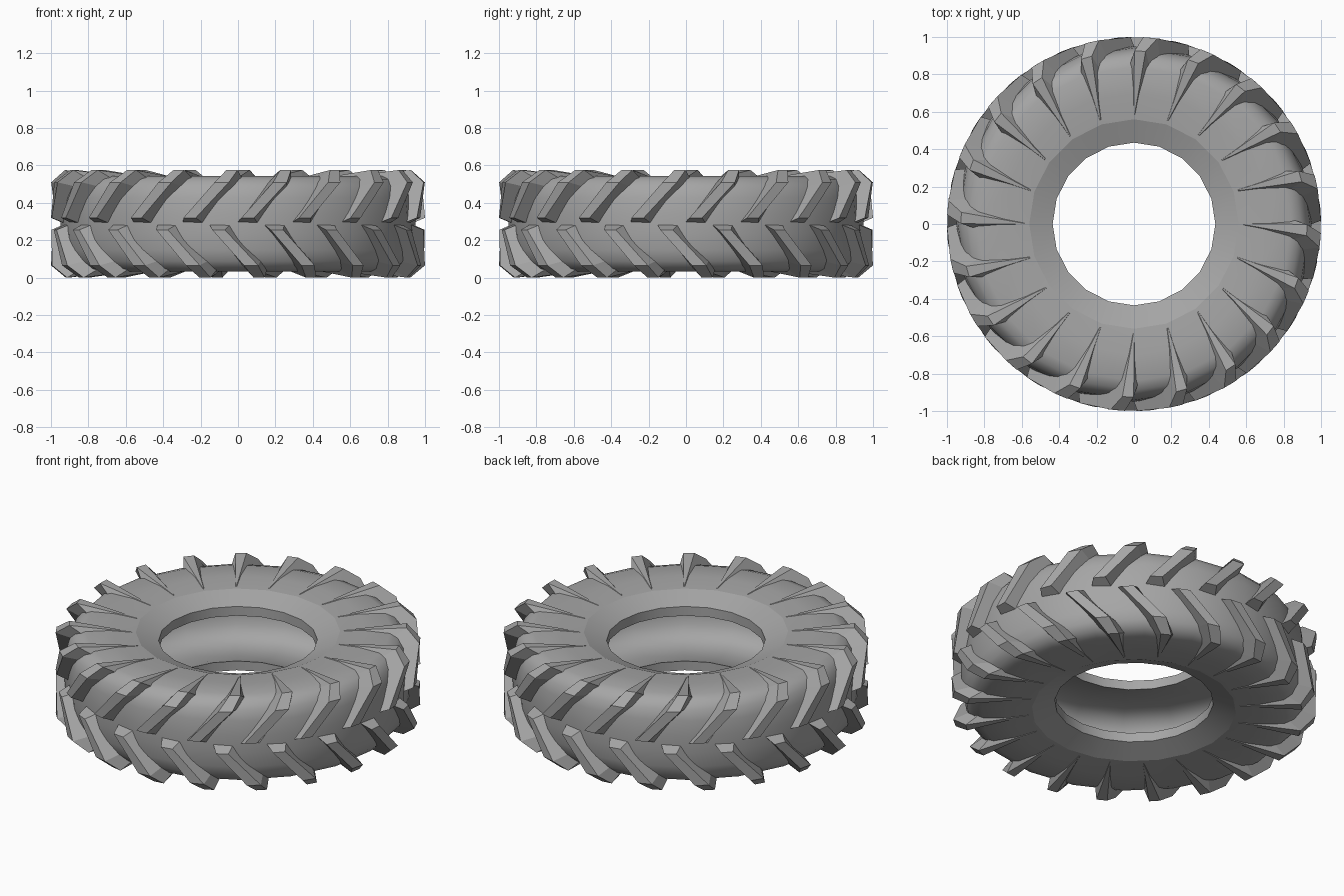
import bpy, bmesh
from math import sin, cos, radians, degrees

if "Cube" in bpy.data.objects:
    bpy.data.objects.remove(bpy.data.objects["Cube"])

MID = 0.2875      # height of the tyre's centre plane
N = 20            # lugs per side and segments round the tyre

rubber = bpy.data.materials.new("dark_rubber")
rubber.diffuse_color = (0.38, 0.38, 0.38, 1)
rubber.use_nodes = True
rubber.node_tree.nodes["Principled BSDF"].inputs["Base Color"].default_value = rubber.diffuse_color


def polar(r, deg, z):
    a = radians(deg)
    return (r * cos(a), r * sin(a), z + MID)


def finish(name, bm):
    bmesh.ops.recalc_face_normals(bm, faces=bm.faces)
    me = bpy.data.meshes.new(name)
    bm.to_mesh(me)
    bm.free()
    me.materials.append(rubber)
    ob = bpy.data.objects.new(name, me)
    bpy.context.collection.objects.link(ob)
    return ob


# Carcass: hollow closed section (radius, height from centre plane) swept round z
outer = [(.435, .137), (.435, .193), (.56, .243), (.70, .256), (.84, .256),
         (.89, .239), (.925, .20), (.942, .14), (.95, .05)]
inner = [(.90, .06), (.885, .125), (.85, .175), (.79, .203), (.70, .208), (.58, .19)]


def lower(pts):
    return [(r, -z) for r, z in reversed(pts)]


section = outer + lower(outer) + lower(inner[::-1])[::-1][::-1][::-1]
section = outer + lower(outer) + lower(inner) + inner
bm = bmesh.new()
rings = [[bm.verts.new(polar(r, i * 360 / N, z)) for r, z in section] for i in range(N)]
rim = [j for j, (r, z) in enumerate(section) if r == .56]
for i in range(N):
    a, b = rings[i], rings[(i + 1) % N]
    for j in range(len(section)):
        k = (j + 1) % len(section)
        bm.faces.new((a[j], b[j], b[k], a[k]))
    for j in rim:  # crease where the sidewall meets the dished rim band
        bm.edges.get((a[j], b[j])).smooth = False
carcass = finish("tyre_carcass", bm)
bpy.context.view_layer.objects.active = carcass
carcass.select_set(True)
bpy.ops.object.shade_smooth_by_angle(angle=radians(35), keep_sharp_edges=True)
carcass.select_set(False)

# Lug stations: angle, base r, base z, top r, top z, base half width, top half width
stations = [(-15, .92, -.002, 1.0, .032, .060, .034),
            (-5, .89, .195, 1.0, .222, .062, .038),
            (-2, .84, .235, .925, .2875, .056, .030),
            (0, .58, .235, .58, .247, .006, .002)]


def add_lugs(name, side, offset):
    bm = bmesh.new()
    for i in range(N):
        loops = []
        for ang, rb, zb, rt, zt, wb, wt in stations:
            loop = []
            for r, z, w in ((rb, zb, -wb), (rt, zt, -wt), (rt, zt, wt), (rb, zb, wb)):
                deg = i * 360 / N + offset + ang + degrees(w / r)
                loop.append(bm.verts.new(polar(r, deg, side * z)))
            loops.append(loop)
        for a, b in zip(loops, loops[1:]):
            for j in range(4):
                k = (j + 1) % 4
                bm.faces.new((a[j], a[k], b[k], b[j]))
        bm.faces.new(loops[0])
        bm.faces.new(loops[-1])
    finish(name, bm)


# Staggered chevron lugs on both halves of the tread
add_lugs("upper_lugs", 1, 0)
add_lugs("lower_lugs", -1, 9)
